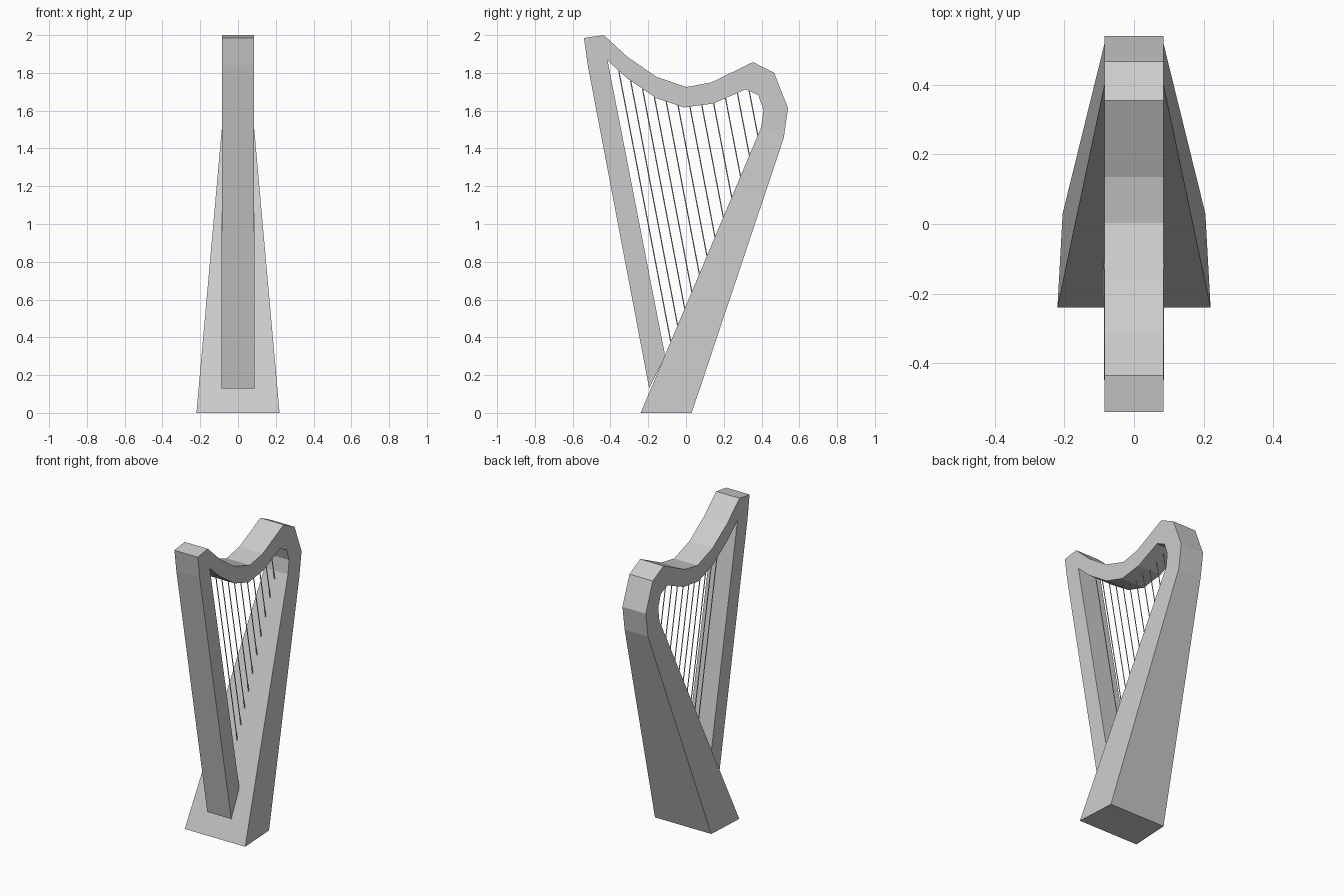
import bpy, bmesh
from mathutils import Vector

if "Cube" in bpy.data.objects:
    bpy.data.objects.remove(bpy.data.objects["Cube"])


def band(name, rings, cap_end=False):
    """Rectangular-section body; ring = (outer y, z, half width, inner y, z, half width)."""
    bm = bmesh.new()
    loops = []
    for oy, oz, ow, iy, iz, iw in rings:
        pts = ((-ow, oy, oz), (ow, oy, oz), (iw, iy, iz), (-iw, iy, iz))
        loops.append([bm.verts.new(p) for p in pts])
    for a, b in zip(loops, loops[1:]):
        for i in range(4):
            j = (i + 1) % 4
            bm.faces.new((a[i], a[j], b[j], b[i]))
    if cap_end:
        bm.faces.new(loops[-1])
    bmesh.ops.remove_doubles(bm, verts=bm.verts, dist=1e-5)
    bmesh.ops.dissolve_degenerate(bm, edges=bm.edges, dist=1e-5)
    bmesh.ops.recalc_face_normals(bm, faces=bm.faces)
    mesh = bpy.data.meshes.new(name)
    bm.to_mesh(mesh)
    bm.free()
    obj = bpy.data.objects.new(name, mesh)
    bpy.context.collection.objects.link(obj)
    return obj


def rod(name, a, b, radius=0.003):
    d = Vector(b) - Vector(a)
    bpy.ops.mesh.primitive_cylinder_add(vertices=6, radius=radius, depth=d.length,
                                        location=(Vector(a) + Vector(b)) / 2)
    obj = bpy.context.object
    obj.name = name
    obj.rotation_euler = d.to_track_quat('Z', 'Y').to_euler()


W = 0.085

# Front column with the flared head
band("column", [
    (-0.195, 0.13, 0.087, -0.11, 0.30, 0.087),
    (-0.52, 1.84, W, -0.415, 1.865, W),
    (-0.54, 1.985, W, -0.415, 1.865, W),
    (-0.435, 2.0, W, -0.415, 1.865, W),
])

# Curved neck and shoulder
outer = [(-0.435, 2.0), (-0.31, 1.885), (-0.155, 1.778), (0.003, 1.725), (0.135, 1.75),
         (0.355, 1.857), (0.467, 1.80), (0.54, 1.613), (0.517, 1.453)]
inner = [(-0.415, 1.865), (-0.31, 1.77), (-0.155, 1.665), (-0.01, 1.617), (0.145, 1.638),
         (0.315, 1.713), (0.383, 1.682), (0.41, 1.603), (0.398, 1.512)]
band("neck", [(*o, W, *i, W) for o, i in zip(outer, inner)])

# Tapered sound box
band("sound_box", [
    (0.517, 1.453, W, 0.398, 1.512, W),
    (0.03, 0.0, 0.205, -0.24, 0.0, 0.22),
], cap_end=True)

# Parallel strings from the neck underside to the soundboard
LEAN = -0.192                                # dy/dz of a string
BOARD = (0.398 + 0.24) / 1.512               # dy/dz of the soundboard
for k in range(12):
    y = -0.356 + k * 0.0628
    for (y0, z0), (y1, z1) in zip(inner, inner[1:]):
        if y0 <= y <= y1:
            z = z0 + (z1 - z0) * (y - y0) / (y1 - y0)
            break
    zb = (y - LEAN * z + 0.24) / (BOARD - LEAN)
    yb = -0.24 + BOARD * zb
    rod(f"string_{k + 1}", (0, y, z), (0, yb, zb))
